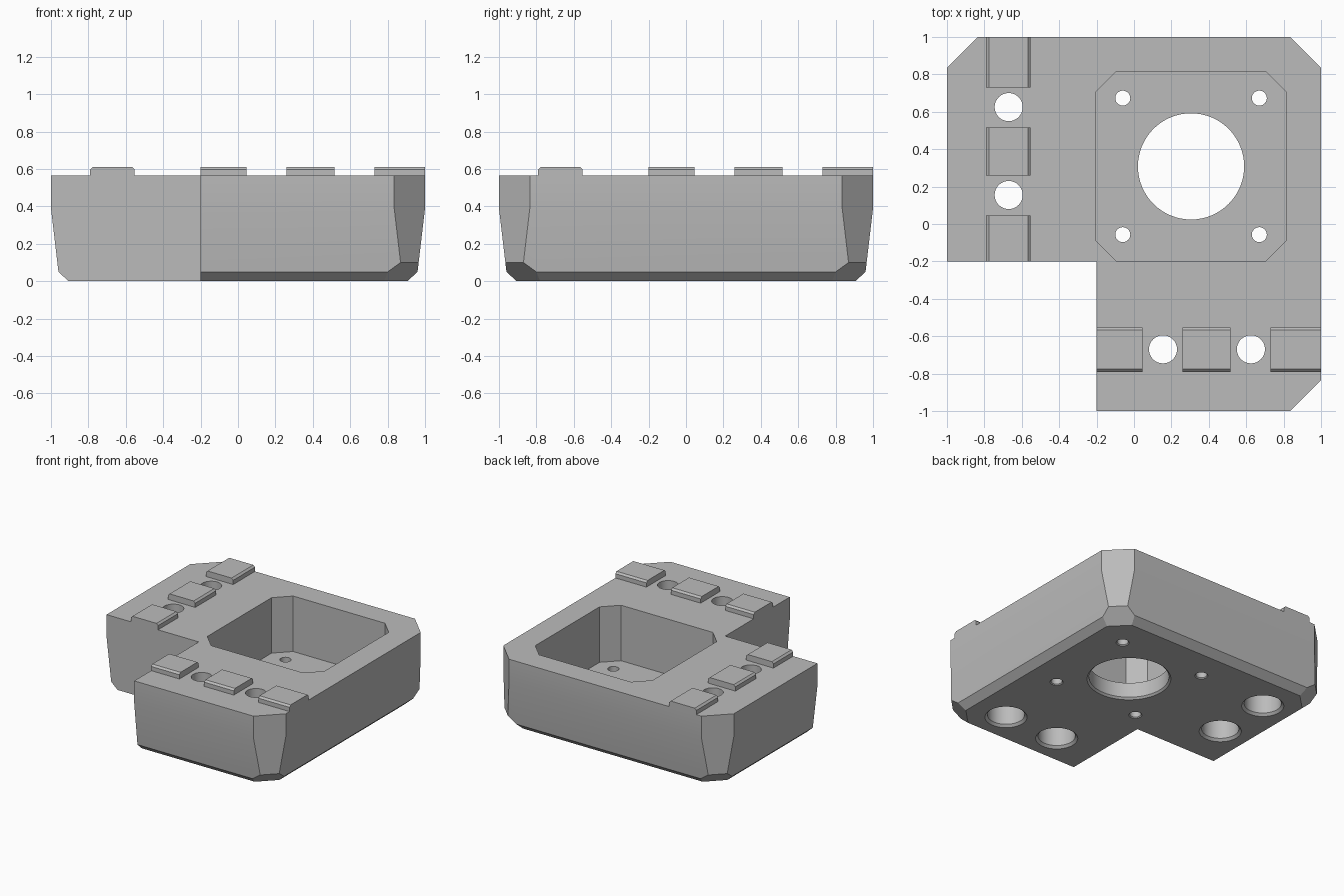
import bpy
import bmesh
import math
from mathutils import Vector

cube = bpy.data.objects.get("Cube")
if cube:
    bpy.data.objects.remove(cube, do_unlink=True)

TOP, FLOOR = 0.565, 0.13

grey = bpy.data.materials.new("printed grey plastic")
grey.use_nodes = True
colour = (0.5, 0.5, 0.5, 1)
grey.diffuse_color = colour
grey.node_tree.nodes["Principled BSDF"].inputs["Base Color"].default_value = colour


def finish(bm, name):
    """Turn a bmesh into a named grey object."""
    bmesh.ops.recalc_face_normals(bm, faces=bm.faces)
    mesh = bpy.data.meshes.new(name)
    bm.to_mesh(mesh)
    bm.free()
    mesh.materials.append(grey)
    obj = bpy.data.objects.new(name, mesh)
    bpy.context.collection.objects.link(obj)
    return obj


def loft(rings):
    """Skin a stack of equal closed rings and cap both ends."""
    bm = bmesh.new()
    loops = [[bm.verts.new(p) for p in ring] for ring in rings]
    n = len(loops[0])
    for low, high in zip(loops, loops[1:]):
        for i in range(n):
            j = (i + 1) % n
            bm.faces.new((low[i], low[j], high[j], high[i]))
    bm.faces.new(loops[0])
    bm.faces.new(loops[-1])
    return bm


def lathe(x, y, profile, sides=64):
    """Round solid about a vertical axis from (radius, z) pairs."""
    turn = [2 * math.pi * i / sides for i in range(sides)]
    return loft([[(x + r * math.cos(a), y + r * math.sin(a), z) for a in turn]
                 for r, z in profile])


def prism(outline, z0, z1):
    return loft([[(x, y, z) for x, y in outline] for z in (z0, z1)])


def trim(bm, point, normal):
    """Cut away everything beyond a plane and close the cut."""
    bmesh.ops.bisect_plane(bm, geom=bm.verts[:] + bm.edges[:] + bm.faces[:],
                           plane_co=point, plane_no=normal, clear_outer=True)
    bmesh.ops.holes_fill(bm, edges=[e for e in bm.edges if e.is_boundary], sides=0)


# L-shaped block, with drafted and chamfered outer walls
bm = prism([(-1, 1), (-1, -0.2), (-0.2, -0.2), (-0.2, -1), (1, -1), (1, 1)], 0, TOP)
for side in (Vector((1, 0, 0)), Vector((-1, 0, 0)), Vector((0, 1, 0)), Vector((0, -1, 0))):
    trim(bm, side + Vector((0, 0, 0.39)), side * 0.34 - Vector((0, 0, 0.04)))
    trim(bm, side * 0.905, side * 0.05 - Vector((0, 0, 0.055)))

# Vertical corner cuts and the slopes beneath them
for sx, sy in ((1, 1), (1, -1), (-1, 1)):
    trim(bm, (sx * 0.9175, sy * 0.9175, 0), (sx, sy, 0))
    trim(bm, (sx * 0.8425, sy * 0.8425, 0), (sx, sy, -1.5))
body = finish(bm, "mount_body")


def cut(bm):
    """Subtract a solid from the body."""
    cutter = finish(bm, "cutter")
    cutter.hide_render = True
    mod = body.modifiers.new("cut", "BOOLEAN")
    mod.operation = "DIFFERENCE"
    mod.solver = "EXACT"
    mod.object = cutter
    bpy.context.view_layer.objects.active = body
    bpy.ops.object.modifier_apply(modifier=mod.name)
    bpy.data.objects.remove(cutter, do_unlink=True)


# Square pocket with cut corners
cx, cy, half, short = 0.305, 0.308, 0.508, 0.398
outline = []
for sx, sy in ((1, 1), (-1, 1), (-1, -1), (1, -1)):
    pair = [(cx + sx * half, cy + sy * short), (cx + sx * short, cy + sy * half)]
    outline += pair if sx == sy else pair[::-1]
cut(prism(outline, FLOOR, 0.8))


def drill(x, y, r, chamfer, top):
    """Hole from below with a chamfered mouth."""
    cut(lathe(x, y, [(r + 2 * chamfer, -chamfer), (r, chamfer), (r, top)]))


# Centre bore and four screw holes in the pocket floor
drill(cx, cy, 0.284, 0.014, 0.3)
for sx in (-1, 1):
    for sy in (-1, 1):
        drill(cx + sx * 0.365, cy + sy * 0.365, 0.04, 0.007, 0.3)

# Counterbored bolt holes, mirrored across the diagonal
for along in (0.155, 0.625):
    for x, y in ((along, -0.67), (-0.67, along)):
        drill(x, y, 0.132, 0.018, 0.43)
        cut(lathe(x, y, [(0.075, 0.3), (0.075, 0.8)]))

bpy.ops.object.select_all(action="DESELECT")
body.select_set(True)
bpy.context.view_layer.objects.active = body
bpy.ops.object.shade_smooth_by_angle(angle=math.radians(25))

# Raised locating keys with bevelled long edges
key_top, bevel = TOP + 0.047, 0.014
section = [(-0.79, TOP), (-0.79, key_top - bevel), (-0.79 + bevel, key_top),
           (-0.553 - bevel, key_top), (-0.553, key_top - bevel), (-0.553, TOP)]
for number, (start, end) in enumerate(((-0.2, 0.045), (0.26, 0.517), (0.73, 1)), 1):
    finish(loft([[(a, w, z) for w, z in section] for a in (start, end)]),
           f"front_key_{number}")
    finish(loft([[(w, a, z) for w, z in section] for a in (start, end)]),
           f"side_key_{number}")
